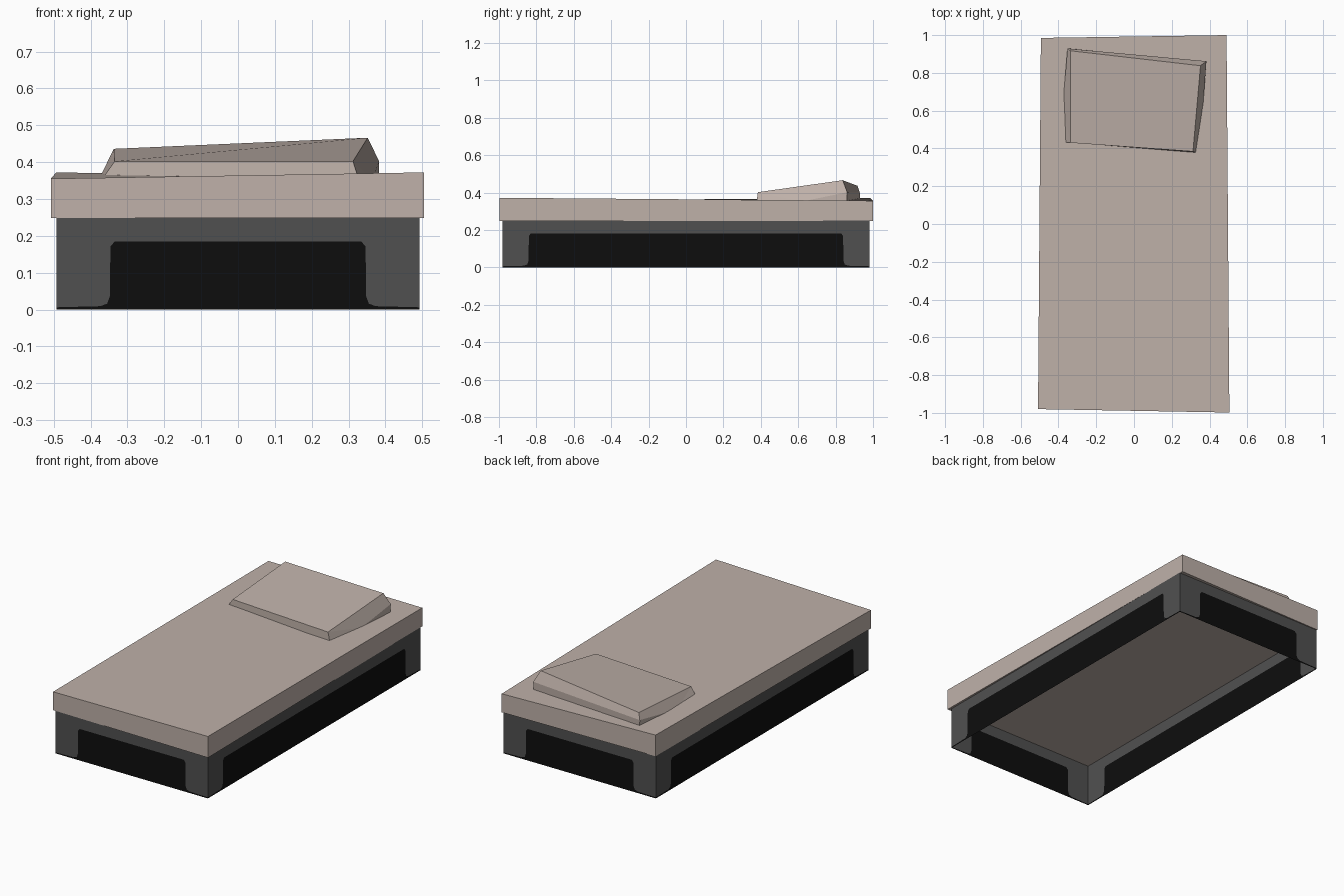
import bpy

if "Cube" in bpy.data.objects:
    bpy.data.objects.remove(bpy.data.objects["Cube"])


def material(name, srgb):
    m = bpy.data.materials.new(name)
    m.diffuse_color = [(c / 255 / 12.92 if c < 11 else ((c / 255 + 0.055) / 1.055) ** 2.4)
                       for c in srgb] + [1.0]
    m.use_nodes = True
    m.node_tree.nodes["Principled BSDF"].inputs["Base Color"].default_value = m.diffuse_color
    return m


def build(name, verts, faces, mats, indices=None):
    mesh = bpy.data.meshes.new(name)
    mesh.from_pydata(verts, [], faces)
    for m in mats:
        mesh.materials.append(m)
    if indices:
        for p, i in zip(mesh.polygons, indices):
            p.material_index = i
    mesh.update()
    obj = bpy.data.objects.new(name, mesh)
    bpy.context.collection.objects.link(obj)
    return obj


linen = material("linen", (191, 177, 169))
grey = material("dark_grey", (80, 80, 80))
black = material("black", (13, 13, 13))

HX, HY, TOP = 0.492, 0.98, 0.25


def wall(name, half, opening, leg_z, place):
    """Thin frame side: grey legs and rail around a black arched opening."""
    curve = [(half, 0.006), (opening + 0.025, 0.009), (opening + 0.007, 0.016),
             (opening, 0.035), (opening - 0.002, leg_z - 0.013), (opening - 0.013, leg_z)]
    arch = curve + [(-t, z) for t, z in reversed(curve)]
    n = len(arch)
    pts = arch + [(-half, TOP), (half, TOP), (half, 0), (-half, 0)]
    # grey above the arch line, black below it
    faces = [list(range(n)) + [n, n + 1], list(reversed(range(n))) + [n + 2, n + 3]]
    return build(name, [place(t, z) for t, z in pts], faces, [grey, black], [0, 1])


# Bed frame: four open-bottomed walls
wall("frame_front", HX, 0.348, 0.184, lambda t, z: (-t, -HY, z))
wall("frame_back", HX, 0.348, 0.184, lambda t, z: (t, HY, z))
wall("frame_right", HY, 0.842, 0.182, lambda t, z: (HX, -t, z))
wall("frame_left", HY, 0.842, 0.182, lambda t, z: (-HX, t, z))

# Mattress: slightly skewed slab with an uneven top
outline = [(-0.508, -0.98, 0.355), (0.505, -0.998, 0.372),
           (0.49, 1.0, 0.356), (-0.493, 0.985, 0.372)]
build("mattress",
      [(x, y, 0.248) for x, y, _ in outline] + outline,
      [(3, 2, 1, 0), (4, 5, 6, 7)] + [(i, (i + 1) % 4, (i + 1) % 4 + 4, i + 4) for i in range(4)],
      [linen])

# Pillow: rotated wedge, higher at the head end, with bulging sides
base = [(-0.37, 0.433), (0.328, 0.378), (0.365, 0.62),
        (0.383, 0.86), (-0.352, 0.93), (-0.378, 0.62)]
pillow = [(x, y, 0.352) for x, y in base] + [
    (-0.335, 0.43, 0.402), (0.312, 0.384, 0.402),     # front top edge
    (0.352, 0.838, 0.466), (-0.337, 0.917, 0.436),    # back top edge
    (0.383, 0.862, 0.402), (-0.352, 0.929, 0.40)]     # back corners, mid height
build("pillow", pillow,
      [(5, 4, 3, 2, 1, 0), (6, 7, 8, 9), (0, 1, 7, 6),
       (1, 2, 7), (2, 10, 8, 7), (2, 3, 10),
       (3, 4, 11, 10), (10, 11, 9, 8),
       (4, 5, 11), (5, 6, 9, 11), (5, 0, 6)],
      [linen])
